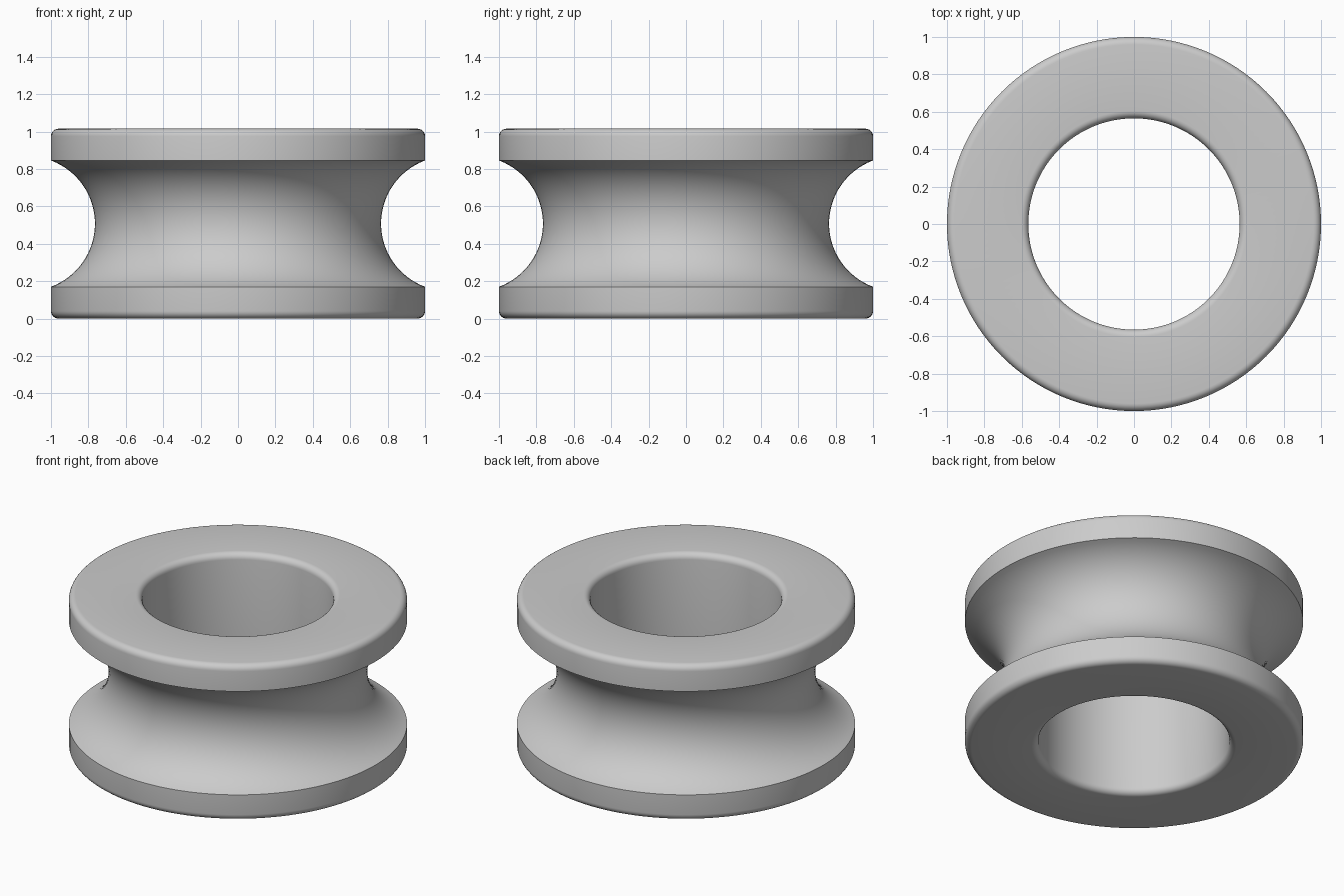
import bpy
import bmesh
from math import pi, cos, sin, atan2, radians
from mathutils import Vector

cube = bpy.data.objects.get("Cube")
if cube:
    bpy.data.objects.remove(cube)

HEIGHT, OUTER, BORE = 1.015, 1.0, 0.565
FILLET = 0.04
LIP, GROOVE_DEPTH = 0.17, 0.235
SEGMENTS = 128


def arc(cx, cz, radius, start, end, steps):
    """Points on a circular arc in the radius/height plane."""
    angles = [start + (end - start) * i / steps for i in range(steps + 1)]
    return [(cx + radius * cos(a), cz + radius * sin(a)) for a in angles]


# Concave groove arc from its half width and depth
mid = HEIGHT / 2
half = mid - LIP
groove_radius = (half ** 2 + GROOVE_DEPTH ** 2) / (2 * GROOVE_DEPTH)
groove_x = OUTER - GROOVE_DEPTH + groove_radius
spread = atan2(half, groove_x - OUTER)

# Closed cross-section: four rounded corners and the groove
low, high = FILLET, HEIGHT - FILLET
inner, outer = BORE + FILLET, OUTER - FILLET
profile = arc(inner, low, FILLET, pi, 1.5 * pi, 6)
profile += arc(outer, low, FILLET, 1.5 * pi, 2 * pi, 6)
profile += arc(groove_x, mid, groove_radius, pi + spread, pi - spread, 32)
profile += arc(outer, high, FILLET, 0, pi / 2, 6)
profile += arc(inner, high, FILLET, pi / 2, pi, 6)

# Revolve the cross-section around z
bm = bmesh.new()
verts = [bm.verts.new((r, 0, z)) for r, z in profile]
edges = [bm.edges.new((verts[i - 1], verts[i])) for i in range(len(verts))]
bmesh.ops.spin(bm, geom=verts + edges, cent=Vector(), axis=Vector((0, 0, 1)),
               angle=2 * pi, steps=SEGMENTS, use_merge=True)
bmesh.ops.remove_doubles(bm, verts=bm.verts[:], dist=0.0001)
bmesh.ops.recalc_face_normals(bm, faces=bm.faces[:])
mesh = bpy.data.meshes.new("grooved_ring")
bm.to_mesh(mesh)
bm.free()
ring = bpy.data.objects.new("grooved_ring", mesh)
bpy.context.collection.objects.link(ring)

# Plain grey material
grey = bpy.data.materials.new("light_grey")
grey.use_nodes = True
color = (0.6, 0.6, 0.6, 1)
grey.diffuse_color = color
grey.node_tree.nodes["Principled BSDF"].inputs["Base Color"].default_value = color
mesh.materials.append(grey)

# Smooth shading with crisp groove edges
bpy.ops.object.select_all(action="DESELECT")
ring.select_set(True)
bpy.context.view_layer.objects.active = ring
bpy.ops.object.shade_smooth_by_angle(angle=radians(30))
